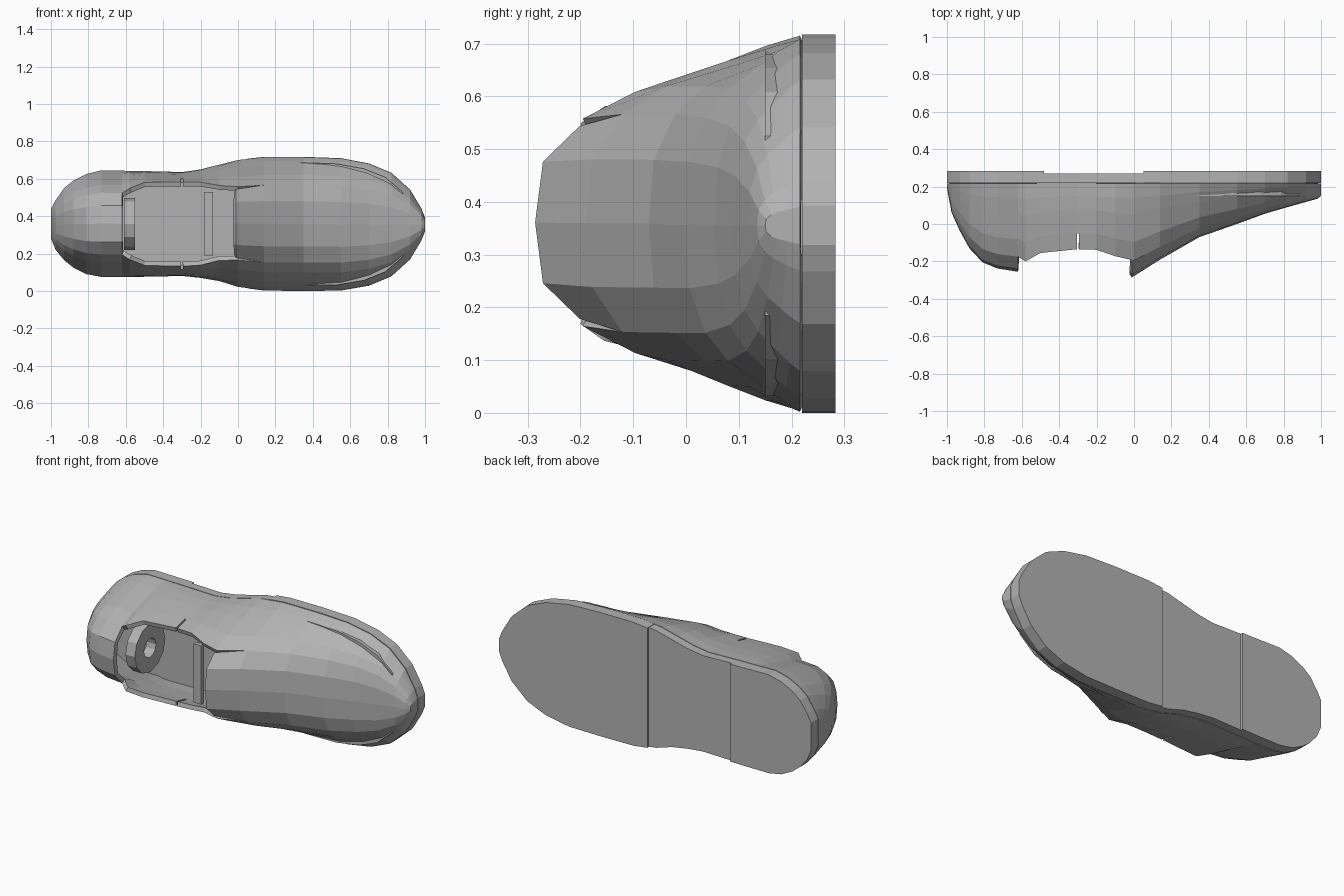
import bpy, bmesh, math

if "Cube" in bpy.data.objects:
    bpy.data.objects.remove(bpy.data.objects["Cube"])

grey = bpy.data.materials.new("plain grey")
grey.diffuse_color = (0.45, 0.45, 0.45, 1)
grey.use_nodes = True
grey.node_tree.nodes["Principled BSDF"].inputs["Base Color"].default_value = grey.diffuse_color


def add_object(name, bm):
    me = bpy.data.meshes.new(name)
    bm.to_mesh(me)
    bm.free()
    me.materials.append(grey)
    ob = bpy.data.objects.new(name, me)
    bpy.context.collection.objects.link(ob)
    return ob


# Stations along the shoe: x, low z, high z, top y, half width of opening rim (0 = closed)
ST = [
    (-1.0, .28, .44, .19, 0), (-.975, .22, .485, .06, 0), (-.93, .165, .55, -.04, 0),
    (-.88, .125, .59, -.13, 0), (-.81, .09, .625, -.205, 0), (-.73, .075, .645, -.238, 0),
    (-.62, .075, .643, -.255, 0), (-.58, .075, .642, -.2, .19), (-.5, .076, .641, -.155, .222),
    (-.305, .08, .636, -.135, .226), (-.295, .08, .636, -.135, .226), (-.2, .07, .65, -.138, .222),
    (-.1, .053, .675, -.172, .2), (0, .022, .70, -.28, 0), (.14, .004, .715, -.19, 0),
    (.35, .002, .715, -.07, 0), (.55, .004, .708, .0, 0), (.7, .03, .68, .055, 0),
    (.82, .08, .63, .09, 0), (.92, .17, .54, .118, 0), (.98, .27, .44, .135, 0),
    (1.0, .32, .39, .15, 0)]
# Half cross-section: width and height fractions
SEC = [(1, 0), (.945, .16), (.865, .34), (.73, .63), (.58, .83), (.34, .97), (0, 1)]
BASE = .216
N = 13


def section(st):
    x, lo, hi, top, rim = st
    mid, half, pts = (lo + hi) / 2, (hi - lo) / 2, []
    for i in range(N):
        k, s = (i, -1) if i < 7 else (12 - i, 1)
        w, h = SEC[k]
        if rim:                       # wall leaning in to the opening rim
            t = min(h / .83, 1)
            w, h = 1 - (1 - rim / half) * t ** 1.6, t
        pts.append((x, BASE + (top - BASE) * h, mid + s * half * w))
    return pts


# Upper: lofted shell with the foot opening, collar notches and tongue slits left out
bm = bmesh.new()
rows = [[bm.verts.new(p) for p in section(s)] for s in ST]
IH = next(j for j, s in enumerate(ST) if s[4])             # first open station
IT = next(j for j, s in enumerate(ST) if s[0] == 0)        # tongue edge
tongue = {}
for i in range(4, 9):
    v = rows[IT][i].co
    dz = {4: .014, 8: -.014}.get(i, 0)
    tongue[i] = bm.verts.new((v.x - .012, v.y - .006, v.z + dz))
for j in range(len(rows) - 1):
    for i in range(N - 1):
        middle = 4 <= i <= 7
        if middle and IH - 1 <= j < IT:
            continue
        if ST[j][0] == -.305 and i in (3, 8):
            continue
        a, b = rows[j][i], rows[j][i + 1]
        if j == IT and middle:
            a, b = tongue[i], tongue[i + 1]
        bm.faces.new((a, rows[j + 1][i], rows[j + 1][i + 1], b))
bm.faces.new(rows[0])
bm.faces.new(rows[-1][::-1])
loose = [v for v in bm.verts if not v.link_faces]
bmesh.ops.delete(bm, geom=loose, context='VERTS')
upper = add_object("upper", bm)
mod = upper.modifiers.new("thickness", 'SOLIDIFY')
mod.thickness = .025
mod.offset = -1


def edge_at(x):
    for a, b in zip(ST, ST[1:]):
        if a[0] <= x <= b[0]:
            t = (x - a[0]) / (b[0] - a[0])
            return [a[k] + (b[k] - a[k]) * t for k in (1, 2)]


def slab(name, x0, x1, y0, y1, scale=1, flare=0):
    """Plate following the shoe outline between two x positions."""
    xs = [x0] + [s[0] for s in ST if x0 < s[0] < x1] + [x1]
    low, high = [], []
    for x in xs:
        lo, hi = edge_at(x)
        m, h = (lo + hi) / 2, (hi - lo) / 2 * scale + flare
        low.append((x * (.96 if scale < 1 else 1), m - h))
        high.append((x * (.96 if scale < 1 else 1), m + h))
    loop = low + high[::-1]
    b = bmesh.new()
    face = b.faces.new([b.verts.new((x, y0, z)) for x, z in loop])
    ext = bmesh.ops.extrude_face_region(b, geom=[face])
    for v in ext['geom']:
        if isinstance(v, bmesh.types.BMVert):
            v.co.y = y1
    bmesh.ops.recalc_face_normals(b, faces=b.faces)
    return add_object(name, b)


# Sole in three pieces, the arch slightly raised, and the insole
slab("heel_sole", -1, -.48, .22, .283)
slab("arch_sole", -.48, .05, .22, .27)
slab("forefoot_sole", .05, 1, .22, .283, flare=.002)
slab("insole", -1, .92, .15, .2, scale=.92)

# Heel ring: short tube lying along x inside the heel
bm = bmesh.new()
S = 12
loops = []
for x, r in ((-.61, .14), (-.55, .14), (-.55, .055), (-.61, .055)):
    loops.append([bm.verts.new((x, -.02 + r * math.cos(2 * math.pi * k / S),
                                .358 + r * math.sin(2 * math.pi * k / S))) for k in range(S)])
for n in range(4):
    p, q = loops[n], loops[(n + 1) % 4]
    for k in range(S):
        bm.faces.new((p[k], p[(k + 1) % S], q[(k + 1) % S], q[k]))
bmesh.ops.recalc_face_normals(bm, faces=bm.faces)
add_object("heel_ring", bm)

# Cross bar under the tongue
bm = bmesh.new()
bmesh.ops.create_cube(bm, size=1)
for v in bm.verts:
    v.co = (-.158 + v.co.x * .05, -.135 + v.co.y * .025, .36 + v.co.z * .34)
add_object("cross_bar", bm)
